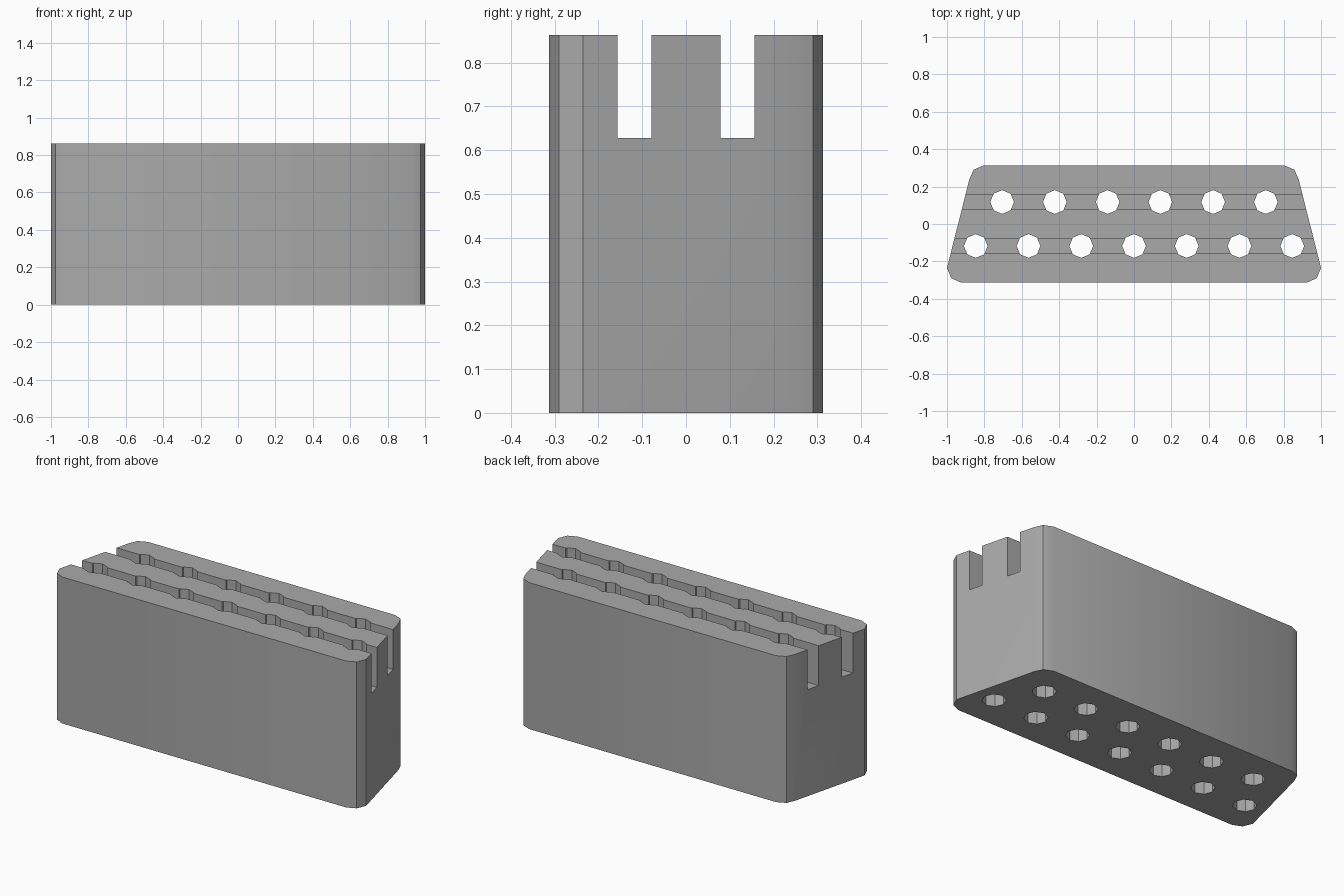
import bpy, bmesh, math
from mathutils import Matrix

if "Cube" in bpy.data.objects:
    bpy.data.objects.remove(bpy.data.objects["Cube"], do_unlink=True)

HEIGHT = 0.863
SLOT_FLOOR = 0.628
ROW_Y = 0.1175
SLOT_WIDTH = 0.077
HOLE_RADIUS = 0.0635
PITCH = 0.282

grey = bpy.data.materials.new("grey")
grey.use_nodes = True
grey.diffuse_color = (0.4, 0.4, 0.4, 1)
grey.node_tree.nodes["Principled BSDF"].inputs["Base Color"].default_value = (0.4, 0.4, 0.4, 1)


def make_object(name, bm):
    bmesh.ops.recalc_face_normals(bm, faces=bm.faces)
    mesh = bpy.data.meshes.new(name)
    bm.to_mesh(mesh)
    bm.free()
    mesh.materials.append(grey)
    obj = bpy.data.objects.new(name, mesh)
    bpy.context.collection.objects.link(obj)
    return obj


# Tapered block with chamfer-rounded corners, extruded from a mirrored outline
half = [(0.925, -0.313), (0.977, -0.29), (1.0, -0.235),
        (0.88, 0.24), (0.858, 0.29), (0.805, 0.313)]
outline = half + [(-x, y) for x, y in reversed(half)]
bm = bmesh.new()
base = bm.faces.new([bm.verts.new((x, y, 0)) for x, y in outline])
top = bmesh.ops.extrude_face_region(bm, geom=[base])["geom"]
bmesh.ops.translate(bm, vec=(0, 0, HEIGHT),
                    verts=[v for v in top if isinstance(v, bmesh.types.BMVert)])
block = make_object("block", bm)

# Two long slots cut into the top
bm = bmesh.new()
for side in (-1, 1):
    place = Matrix.Translation((0, side * ROW_Y, SLOT_FLOOR + 0.5))
    bmesh.ops.create_cube(bm, size=1, matrix=place @ Matrix.Diagonal((3, SLOT_WIDTH, 1, 1)))
slots = make_object("slot_cutter", bm)

# Staggered rows of eight-sided through holes, seven in front and six behind
bm = bmesh.new()
for y, count in ((-ROW_Y, 7), (ROW_Y, 6)):
    for i in range(count):
        x = (i - (count - 1) / 2) * PITCH
        bmesh.ops.create_cone(bm, cap_ends=True, segments=8, radius1=HOLE_RADIUS,
                              radius2=HOLE_RADIUS, depth=2,
                              matrix=Matrix.Translation((x, y, HEIGHT / 2)))
holes = make_object("hole_cutter", bm)

# Cut the block, then drop the cutters
bpy.context.view_layer.objects.active = block
block.select_set(True)
for cutter in (slots, holes):
    mod = block.modifiers.new(cutter.name, "BOOLEAN")
    mod.operation = "DIFFERENCE"
    mod.solver = "EXACT"
    mod.object = cutter
    bpy.ops.object.modifier_apply(modifier=mod.name)
    bpy.data.objects.remove(cutter, do_unlink=True)

bpy.ops.object.shade_smooth_by_angle(angle=math.radians(30))
